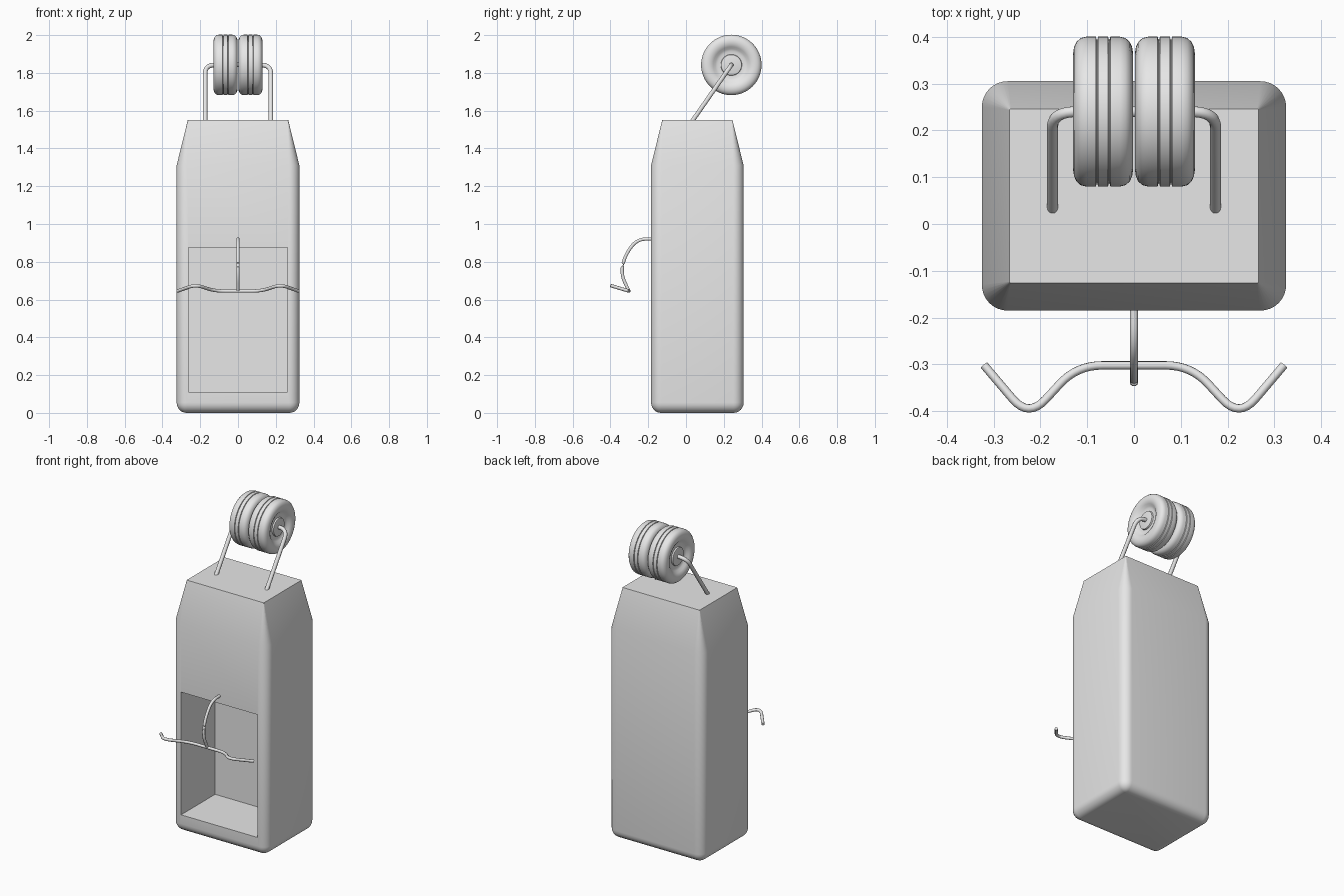
import bpy, bmesh
from math import pi, sin, cos, radians
from mathutils import Vector, Matrix

cube = bpy.data.objects.get("Cube")
if cube:
    bpy.data.objects.remove(cube, do_unlink=True)

GREY = (0.8, 0.8, 0.8, 1.0)
grey = bpy.data.materials.new("plain grey")
grey.use_nodes = True
grey.diffuse_color = GREY
grey.node_tree.nodes["Principled BSDF"].inputs["Base Color"].default_value = GREY


def activate(obj):
    bpy.ops.object.select_all(action='DESELECT')
    obj.select_set(True)
    bpy.context.view_layer.objects.active = obj


def add_object(name, data):
    obj = bpy.data.objects.new(name, data)
    bpy.context.collection.objects.link(obj)
    data.materials.append(grey)
    return obj


def mesh_object(name, bm):
    bmesh.ops.recalc_face_normals(bm, faces=bm.faces)
    mesh = bpy.data.meshes.new(name)
    bm.to_mesh(mesh)
    bm.free()
    return add_object(name, mesh)


def smooth(obj, angle=30):
    activate(obj)
    bpy.ops.object.shade_smooth_by_angle(angle=radians(angle))


def rounded_ring(bm, hx, hy, radius, z, cy, steps=8):
    """One rounded-rectangle loop of the body."""
    verts = []
    for quarter, (sx, sy) in enumerate([(1, 1), (-1, 1), (-1, -1), (1, -1)]):
        for i in range(steps + 1):
            a = (quarter + i / steps) * pi / 2
            verts.append(bm.verts.new((sx * (hx - radius) + radius * cos(a),
                                       cy + sy * (hy - radius) + radius * sin(a), z)))
    return verts


def fillet(points, radius, steps=8):
    """Round every inner corner of a path."""
    pts = [Vector(p) for p in points]
    path = [pts[0]]
    for a, b, c in zip(pts, pts[1:], pts[2:]):
        start = b + (a - b).normalized() * radius
        end = b + (c - b).normalized() * radius
        for i in range(steps + 1):
            t = i / steps
            path.append(start * (1 - t) ** 2 + b * 2 * t * (1 - t) + end * t * t)
    return path + [pts[-1]]


def wire(name, path, radius):
    curve = bpy.data.curves.new(name, 'CURVE')
    curve.dimensions = '3D'
    curve.bevel_depth = radius
    curve.bevel_resolution = 3
    curve.use_fill_caps = True
    spline = curve.splines.new('POLY')
    spline.points.add(len(path) - 1)
    for point, co in zip(spline.points, path):
        point.co = (*co, 1)
    obj = add_object(name, curve)
    activate(obj)
    bpy.ops.object.convert(target='MESH')
    smooth(bpy.context.object, 50)


# Body: rounded column with a filleted base and tapered shoulders
HX, HY, CY, R = 0.325, 0.245, 0.06, 0.055
bm = bmesh.new()
rings = []
for i in range(7):
    a = i / 6 * pi / 2
    inset = R * (1 - sin(a)) * 0.95
    rings.append(rounded_ring(bm, HX - inset, HY - inset, R - inset, R * (1 - cos(a)), CY))
rings.append(rounded_ring(bm, HX, HY, R, 1.31, CY))
rings.append(rounded_ring(bm, 0.266, 0.186, 0.003, 1.55, CY))
for low, high in zip(rings, rings[1:]):
    for i in range(len(low)):
        j = (i + 1) % len(low)
        bm.faces.new((low[i], low[j], high[j], high[i]))
bm.faces.new(rings[0])
bm.faces.new(rings[-1])
body = mesh_object("body", bm)

# Open compartment in the front of the body
bm = bmesh.new()
bmesh.ops.create_cube(bm, size=1, matrix=Matrix.Translation((0, -0.075, 0.4925))
                      @ Matrix.Diagonal((0.526, 0.45, 0.765, 1)))
cutter = mesh_object("compartment_cutter", bm)
cutter.hide_render = True
cut = body.modifiers.new("compartment", 'BOOLEAN')
cut.operation = 'DIFFERENCE'
cut.solver = 'EXACT'
cut.object = cutter
activate(body)
bpy.ops.object.modifier_apply(modifier=cut.name)
bpy.data.objects.remove(cutter, do_unlink=True)
smooth(body)

# Twin wheels: half profile (offset along the axle, radius), mirrored then spun
half = [(0.0105, 0.16), (0.012, 0.154), (0.014, 0.154), (0.0155, 0.16), (0.036, 0.16),
        (0.048, 0.157), (0.057, 0.149), (0.062, 0.138), (0.064, 0.125), (0.062, 0.11),
        (0.055, 0.096), (0.045, 0.085), (0.04, 0.072), (0.04, 0.056), (0.049, 0.054),
        (0.05, 0.051), (0.05, 0)]
profile = [(-x, r) for x, r in reversed(half)] + half
AXLE = Vector((0, 0.24, 1.842))
for name, side in (("left_wheel", 1), ("right_wheel", -1)):
    bm = bmesh.new()
    verts = [bm.verts.new((x, 0, r)) for x, r in profile]
    edges = [bm.edges.new(pair) for pair in zip(verts, verts[1:])]
    bmesh.ops.spin(bm, geom=verts + edges, cent=(0, 0, 0), axis=(1, 0, 0),
                   angle=2 * pi, steps=64, use_duplicate=False)
    bmesh.ops.remove_doubles(bm, verts=bm.verts, dist=0.0001)
    bmesh.ops.translate(bm, verts=bm.verts, vec=AXLE + Vector((side * 0.066, 0, 0)))
    smooth(mesh_object(name, bm), 40)

# Bent wire that carries the wheels
wire("wheel_bracket", fillet([(-0.174, 0.03, 1.54), (-0.174, *AXLE.yz),
                              (0.174, *AXLE.yz), (0.174, 0.03, 1.54)], 0.055), 0.012)

# Curved front arm
wire("front_arm", fillet([(0, -0.17, 0.921), (0, -0.26, 0.92), (0, -0.325, 0.83),
                          (0, -0.345, 0.735), (0, -0.302, 0.645)], 0.05), 0.009)

# Wavy crossbar, lying in a slightly tilted plane
outline = [(0.32, -0.302), (0.225, -0.414), (0.122, -0.302)]
outline += [(-x, y) for x, y in reversed(outline)]
wire("front_crossbar", fillet([(x, y, 0.645 - 0.3 * (y + 0.302)) for x, y in outline], 0.055), 0.009)
